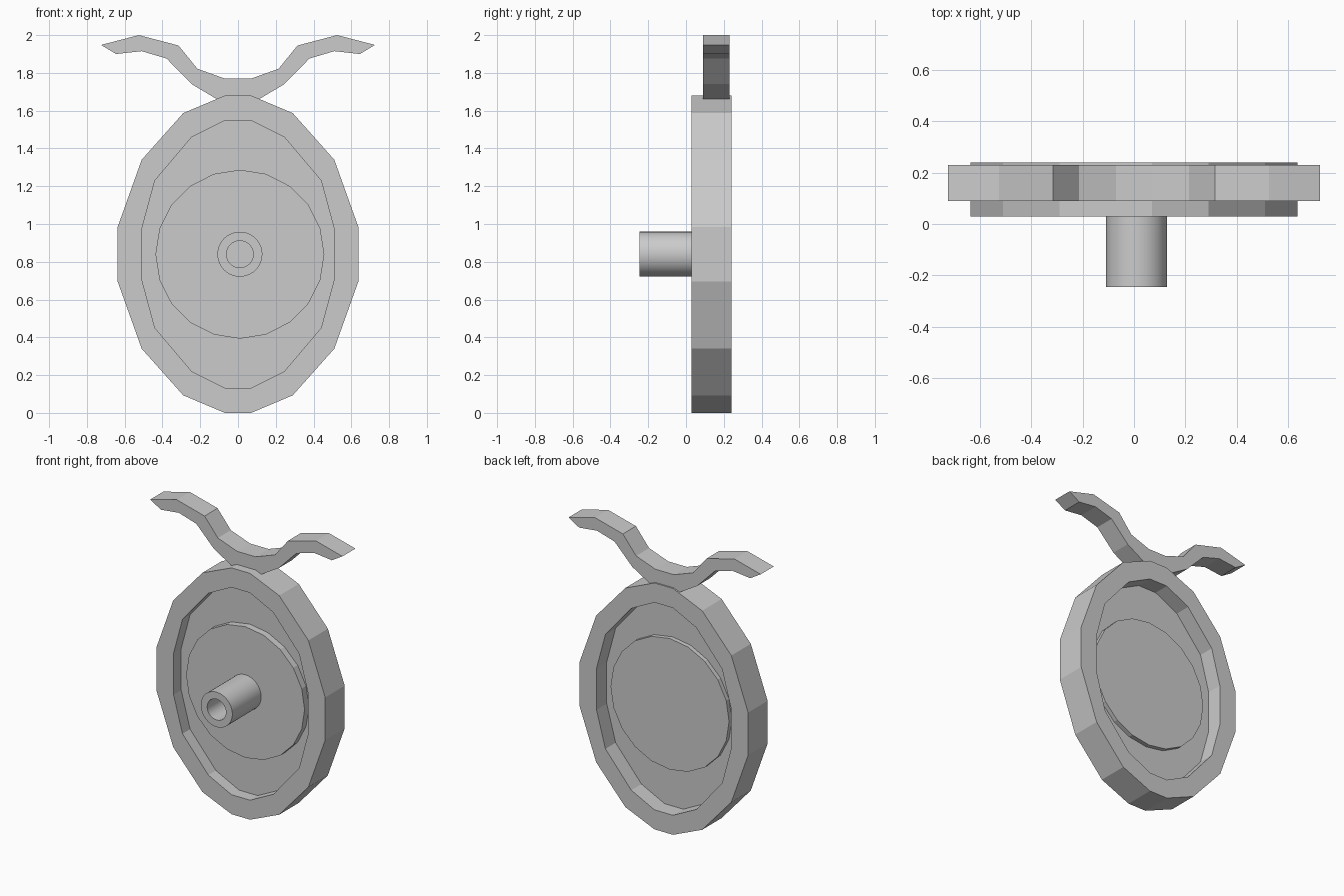
import bpy, bmesh, math

if "Cube" in bpy.data.objects:
    bpy.data.objects.remove(bpy.data.objects["Cube"])


def new_object(name, bm):
    bmesh.ops.recalc_face_normals(bm, faces=bm.faces[:])
    mesh = bpy.data.meshes.new(name)
    bm.to_mesh(mesh)
    bm.free()
    ob = bpy.data.objects.new(name, mesh)
    bpy.context.collection.objects.link(ob)
    return ob


def prism(name, pts, y0, y1):
    """Solid slab from an x-z outline."""
    bm = bmesh.new()
    front = [bm.verts.new((x, y0, z)) for x, z in pts]
    back = [bm.verts.new((x, y1, z)) for x, z in pts]
    bm.faces.new(front)
    bm.faces.new(back[::-1])
    n = len(pts)
    for i in range(n):
        j = (i + 1) % n
        bm.faces.new((front[i], front[j], back[j], back[i]))
    return new_object(name, bm)


def frame(name, outer, inner, y0, y1):
    """Closed band between two x-z outlines with equal point counts."""
    bm = bmesh.new()
    loops = [[bm.verts.new((x, y, z)) for x, z in pts]
             for pts, y in ((outer, y0), (outer, y1), (inner, y1), (inner, y0))]
    n = len(outer)
    for k in range(4):
        a, b = loops[k], loops[(k + 1) % 4]
        for i in range(n):
            j = (i + 1) % n
            bm.faces.new((a[i], a[j], b[j], b[i]))
    return new_object(name, bm)


def oval(quarter, zc):
    """Mirror a quarter outline (top to side) into a full loop."""
    right = quarter + [(x, -z) for x, z in reversed(quarter)]
    loop = right + [(-x, z) for x, z in reversed(right)]
    return [(x, z + zc) for x, z in loop]


def circle(r, n, cx, cz):
    return [(cx + r * math.sin(math.tau * i / n), cz + r * math.cos(math.tau * i / n))
            for i in range(n)]


ZC, CX = 0.84, 0.01

# Faceted oval rim
outer = oval([(0.07, 0.84), (0.29, 0.747), (0.51, 0.5), (0.637, 0.145)], ZC)
inner = oval([(0.07, 0.707), (0.245, 0.62), (0.44, 0.39), (0.507, 0.142)], ZC)
frame("oval_rim", outer, inner, 0.03, 0.24)

# Thin web closing the rim, with a raised disc on both sides
prism("web_plate", inner, 0.112, 0.13)
prism("centre_disc", circle(0.447, 20, CX, ZC), 0.065, 0.16)

# Hollow round peg on the front
peg = frame("hollow_peg", circle(0.119, 40, CX, ZC), circle(0.071, 40, CX, ZC), -0.245, 0.08)
bpy.context.view_layer.objects.active = peg
peg.select_set(True)
bpy.ops.object.shade_smooth_by_angle(angle=math.radians(35))

# Wavy crest bar on top
half = [(0.07, 1.77), (0.215, 1.822), (0.315, 1.945), (0.525, 2.0), (0.725, 1.948),
        (0.645, 1.9), (0.51, 1.915), (0.378, 1.876), (0.245, 1.74), (0.11, 1.66)]
prism("wavy_crest", half + [(-x, z) for x, z in reversed(half)], 0.09, 0.23)
